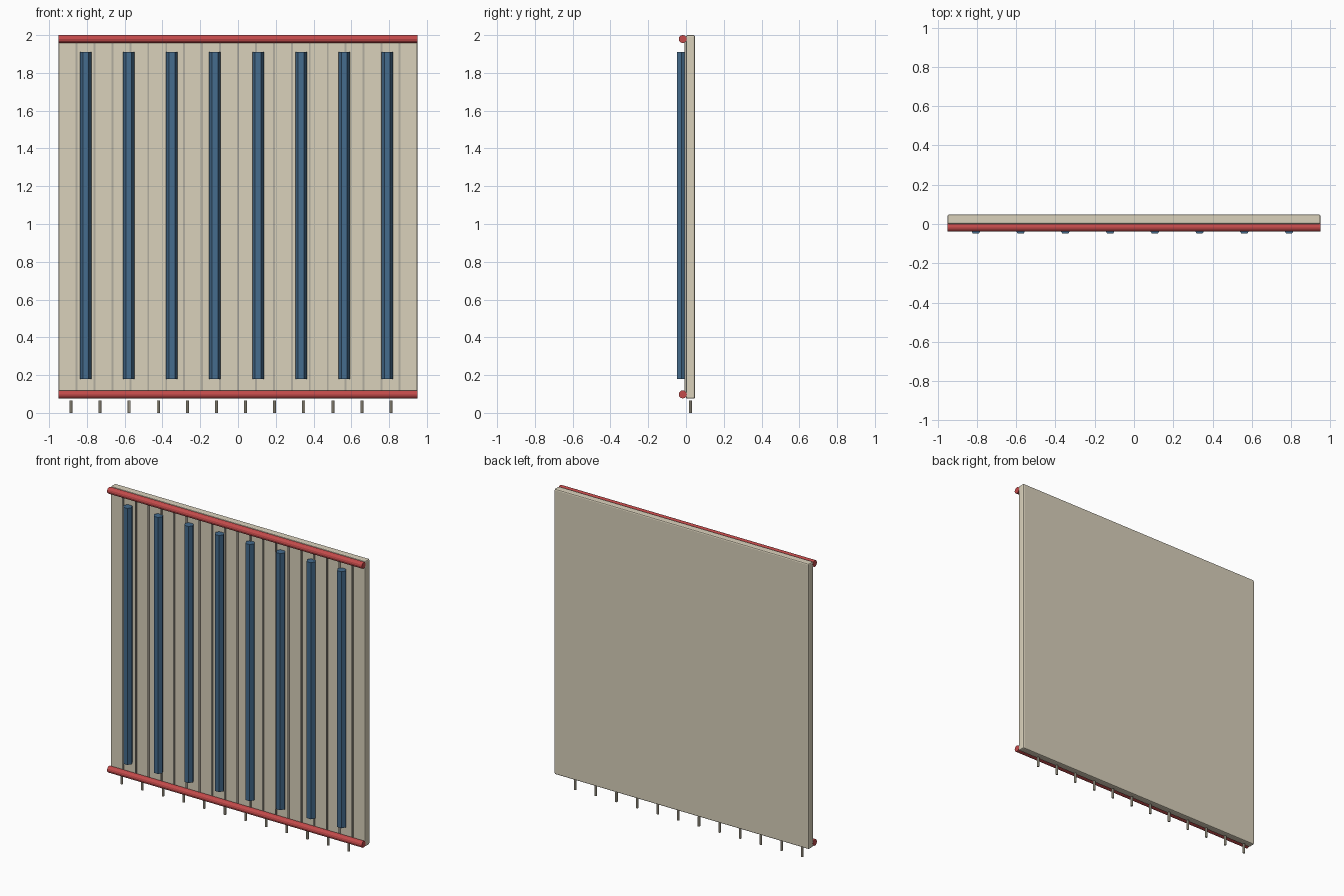
import bpy, math

if "Cube" in bpy.data.objects:
    bpy.data.objects.remove(bpy.data.objects["Cube"])


def material(name, rgb):
    m = bpy.data.materials.new(name)
    m.diffuse_color = (*rgb, 1)
    m.use_nodes = True
    m.node_tree.nodes["Principled BSDF"].inputs["Base Color"].default_value = m.diffuse_color
    return m


CREAM = material("cream", (0.70, 0.64, 0.50))
SEAM = material("seam_tan", (0.45, 0.42, 0.35))
BLUE = material("blue", (0.06, 0.15, 0.27))
RED = material("red", (0.55, 0.07, 0.07))


def box(name, lo, hi, mat, bevel=0):
    bpy.ops.mesh.primitive_cube_add(size=1, location=[(a + b) / 2 for a, b in zip(lo, hi)])
    o = bpy.context.object
    o.name = name
    o.scale = [b - a for a, b in zip(lo, hi)]
    bpy.ops.object.transform_apply(location=False, rotation=False, scale=True)
    if bevel:
        mod = o.modifiers.new("bevel", "BEVEL")
        mod.width, mod.segments = bevel, 2
    o.data.materials.append(mat)
    return o


def prism(name, sides, radius, length, loc, mat=None, rot=(0, 0, 0)):
    bpy.ops.mesh.primitive_cylinder_add(vertices=sides, radius=radius, depth=length,
                                        location=loc, rotation=rot)
    o = bpy.context.object
    o.name = name
    if mat:
        o.data.materials.append(mat)
    return o


# Main panel
box("panel", (-0.95, 0.0, 0.075), (0.95, 0.048, 2.0), CREAM, 0.008)

# Thin raised seams across the front
for i in range(1, 20):
    x = -0.95 + 0.095 * i
    box(f"seam_{i}", (x - 0.005, -0.007, 0.09), (x + 0.005, 0.003, 1.985), SEAM)

# Hexagonal blue bars, corners pointing sideways
for i in range(8):
    bar = prism(f"blue_bar_{i + 1}", 6, 0.0305, 1.73, (-0.806 + 0.228 * i, -0.0225, 1.045), BLUE)
    bar.rotation_euler.z = math.pi / 2
    bar.scale.y = 1.0
    bar.scale.z = 1.0

# Red rods along top and bottom
for name, z in (("top_rod", 1.979), ("bottom_rod", 0.098)):
    prism(name, 12, 0.0215, 1.9, (0, -0.017, z), RED, (0, math.pi / 2, 0))

# Row of small pegs below the panel
for i in range(12):
    prism(f"peg_{i + 1}", 8, 0.008, 0.065, (-0.884 + 0.154 * i, 0.024, 0.0325), CREAM)
